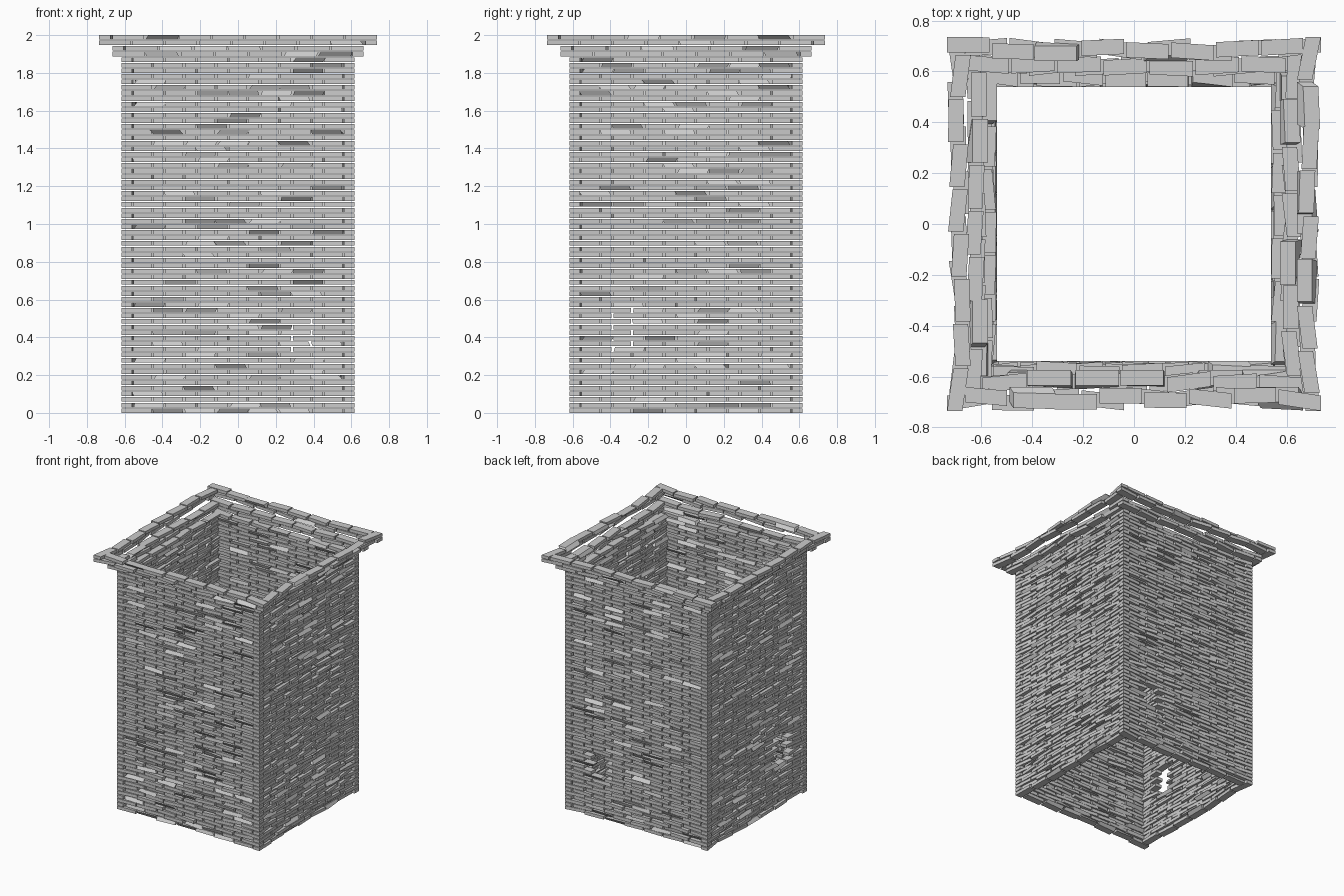
import bpy, bmesh, math, random
from mathutils import Matrix, Vector

if "Cube" in bpy.data.objects:
    bpy.data.objects.remove(bpy.data.objects["Cube"])

random.seed(7)
PITCH, GAP = 0.0295, 0.0055       # course height and mortar gap
END_GAP = 0.010


def in_hole(p):
    """Broken openings low in the back and left walls."""
    back = p.y > 0.5 and abs(p.x - 0.36) < 0.085 and abs(p.z - 0.42) < 0.085
    left = p.x < -0.5 and abs(p.y + 0.35) < 0.085 and abs(p.z - 0.45) < 0.12
    return back or left


def brick(bm, u0, u1, half, thick, z, jit, flip, rot, corner):
    """One uneven brick on the front side, turned to its own side."""
    h = PITCH - GAP
    # depth shift of each end, plus an occasional tilt and skew
    end = [0.0 if corner else random.uniform(0, jit), random.uniform(0, jit)]
    tilt, skew = [0.0, 0.0], 0.0
    if not corner and random.random() < 0.22:
        tilt = random.choice(([jit, 0.0], [0.0, jit]))
        skew = random.uniform(-0.02, 0.02)
    verts = []
    for lvl in (0, 1):
        for e, back in ((0, 0), (1, 0), (1, 1), (0, 1)):
            d = min(end[e] + tilt[lvl], jit)
            u = (u0, u1)[e] + (skew if lvl else 0)
            u = max(-half, min(half, u))
            y = -half + d + back * thick
            verts.append(rot @ Vector((-u if flip else u, y, z + lvl * h)))
    if in_hole(sum(verts, Vector()) / 8):
        return
    v = [bm.verts.new(p) for p in verts]
    for f in ((3, 2, 1, 0), (4, 5, 6, 7), (0, 1, 5, 4),
              (1, 2, 6, 5), (2, 3, 7, 6), (3, 0, 4, 7)):
        bm.faces.new([v[i] for i in f])


def brick_rings(name, first, count, half, n, thick, jit):
    """Courses of pinwheel-bonded bricks, mirrored on every other course."""
    bm = bmesh.new()
    step = (2 * half - thick) / n
    for c in range(first, first + count):
        for k in range(4):
            rot = Matrix.Rotation(k * math.pi / 2, 3, 'Z')
            for i in range(n):
                u0 = -half + i * step
                brick(bm, u0, u0 + step - END_GAP, half, thick,
                      c * PITCH, jit, c % 2, rot, i == 0)
    bmesh.ops.recalc_face_normals(bm, faces=bm.faces)
    mesh = bpy.data.meshes.new(name)
    bm.to_mesh(mesh)
    bm.free()
    bpy.context.collection.objects.link(bpy.data.objects.new(name, mesh))


# square shaft
brick_rings("brick_shaft", 0, 64, 0.617, 7, 0.055, 0.024)
# two stepped-out cap rings
brick_rings("lower_cap_ring", 64, 2, 0.665, 7, 0.06, 0.03)
brick_rings("upper_cap_ring", 66, 2, 0.735, 8, 0.06, 0.035)
